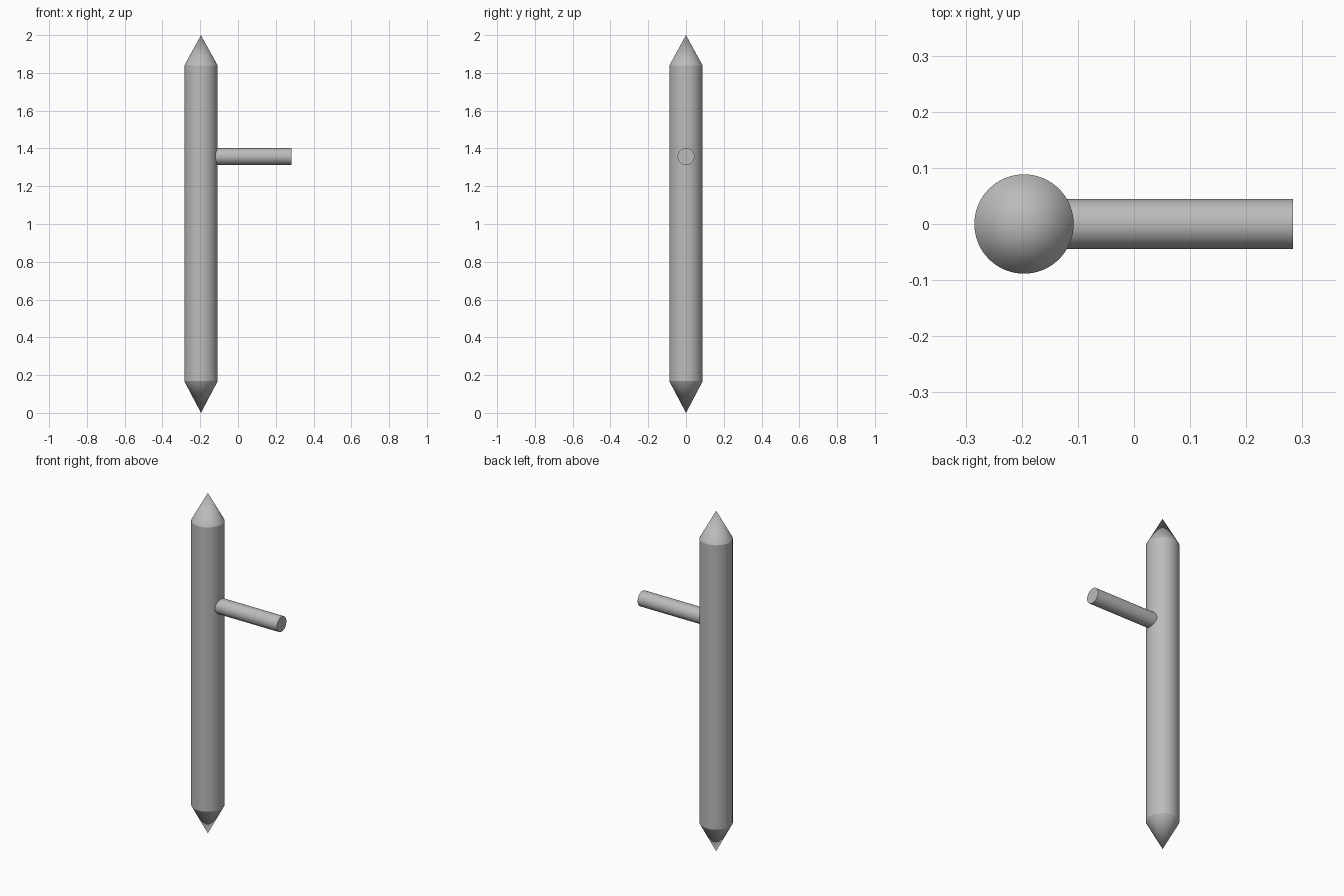
import bpy
import math

if "Cube" in bpy.data.objects:
    bpy.data.objects.remove(bpy.data.objects["Cube"])

grey = bpy.data.materials.new("light_grey")
grey.diffuse_color = (0.5, 0.5, 0.5, 1)
grey.use_nodes = True
grey.node_tree.nodes["Principled BSDF"].inputs["Base Color"].default_value = grey.diffuse_color

POST_X, POST_R = -0.196, 0.0885
LOW, HIGH = 0.168, 1.838      # ends of the straight post
SIDES = 64


def finish(name):
    ob = bpy.context.object
    ob.name = name
    ob.data.materials.append(grey)
    bpy.ops.object.shade_smooth_by_angle(angle=math.radians(30))
    return ob


def cylinder(name, radius, length, loc, rot=(0, 0, 0)):
    bpy.ops.mesh.primitive_cylinder_add(vertices=SIDES, radius=radius, depth=length,
                                        location=loc, rotation=rot)
    return finish(name)


def point(name, height, z, rot=(0, 0, 0)):
    bpy.ops.mesh.primitive_cone_add(vertices=SIDES, radius1=POST_R, radius2=0, depth=height,
                                    location=(POST_X, 0, z), rotation=rot)
    return finish(name)


# Straight post with a pointed tip at each end
cylinder("post", POST_R, HIGH - LOW, (POST_X, 0, (LOW + HIGH) / 2))
point("top_point", 2 - HIGH, (2 + HIGH) / 2)
point("bottom_point", LOW, LOW / 2, (math.pi, 0, 0))

# Side peg, rooted inside the post
PEG_END = 0.2835
cylinder("side_peg", 0.0443, PEG_END - POST_X, ((PEG_END + POST_X) / 2, 0, 1.357),
         (0, math.pi / 2, 0))
